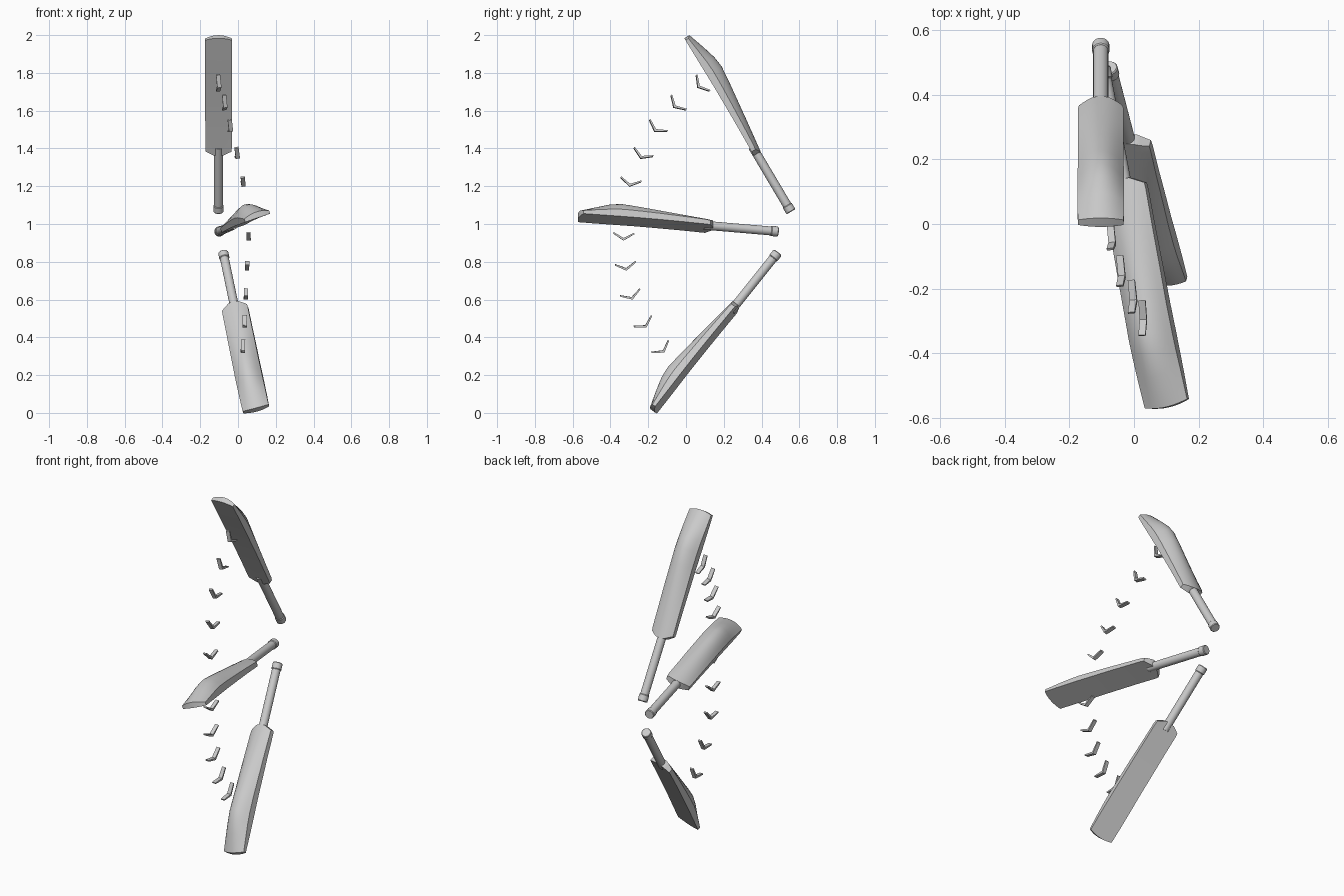
import bpy, bmesh, math
from mathutils import Vector, Matrix

if "Cube" in bpy.data.objects:
    bpy.data.objects.remove(bpy.data.objects["Cube"])


def make_object(name, bm, matrix, smooth=True):
    bmesh.ops.recalc_face_normals(bm, faces=bm.faces)
    me = bpy.data.meshes.new(name)
    bm.to_mesh(me)
    bm.free()
    ob = bpy.data.objects.new(name, me)
    bpy.context.collection.objects.link(ob)
    me.transform(matrix)
    if smooth:
        bpy.ops.object.select_all(action='DESELECT')
        ob.select_set(True)
        bpy.context.view_layer.objects.active = ob
        bpy.ops.object.shade_smooth_by_angle(angle=math.radians(30))
    return ob


def frame(origin, along, width):
    """Local x = width, local y = along, local z = out of the bulged back."""
    y = along.normalized()
    x = (width - y * width.dot(y)).normalized()
    z = y.cross(x)
    m = Matrix((x, y, z)).transposed().to_4x4()
    m.translation = origin
    return m


# Blade stations: distance from handle end, half width, face, edge and spine thickness
STATIONS = [
    (0.355, 0.068, -0.018, 0.024, 0.042),
    (0.40, 0.070, -0.017, 0.026, 0.046),
    (0.52, 0.070, -0.015, 0.030, 0.058),
    (0.64, 0.071, -0.014, 0.034, 0.070),
    (0.76, 0.071, -0.014, 0.038, 0.083),
    (0.85, 0.072, -0.015, 0.040, 0.091),
    (0.91, 0.072, -0.016, 0.037, 0.084),
    (0.98, 0.072, -0.017, 0.029, 0.064),
    (1.078, 0.071, -0.018, 0.018, 0.032),
]
COLS = 10


def blade_mesh():
    bm = bmesh.new()
    rings = []
    for i, (s, half, face, edge, spine) in enumerate(STATIONS):
        us = [2 * j / COLS - 1 for j in range(COLS + 1)]

        def vert(u, n):
            d = s
            if i == 0:                       # sloping shoulders
                d += 0.025 * max(0, abs(u) - 0.35) / 0.65
            if i == len(STATIONS) - 1:       # rounded toe
                d -= 0.012 * u * u
            return bm.verts.new((u * half, d, n))
        front = [vert(u, face) for u in us]
        back = [vert(u, face + edge + (spine - edge) * (1 - u * u)) for u in us]
        rings.append((front, back))
    for (f0, b0), (f1, b1) in zip(rings, rings[1:]):
        loop0, loop1 = f0 + b0[::-1], f1 + b1[::-1]
        n = len(loop0)
        for j in range(n):
            k = (j + 1) % n
            bm.faces.new((loop0[j], loop0[k], loop1[k], loop1[j]))
    for f, b in (rings[0], rings[-1]):       # end caps
        for j in range(COLS):
            bm.faces.new((f[j], f[j + 1], b[j + 1], b[j]))
    return bm


def lathe_mesh(profile, sides=20):
    bm = bmesh.new()
    rings = [[bm.verts.new((r * math.cos(2 * math.pi * k / sides), s,
                            r * math.sin(2 * math.pi * k / sides)))
              for k in range(sides)] for s, r in profile]
    for a, b in zip(rings, rings[1:]):
        for k in range(sides):
            q = (k + 1) % sides
            bm.faces.new((a[k], a[q], b[q], b[k]))
    bm.faces.new(rings[0])
    bm.faces.new(rings[-1])
    return bm


# Three bats: handle end, toe centre, width direction
BATS = [
    ("upper", (-0.103, 0.556, 1.065), (-0.103, 0.008, 1.99), (1, 0, 0)),
    ("middle", (-0.10, 0.487, 0.96), (0.10, -0.563, 1.05), (0.145, 0.03, 0.05)),
    ("lower", (-0.078, 0.485, 0.848), (0.093, -0.172, 0.027), (0.132, -0.01, 0.035)),
]
for tag, end, toe, width in BATS:
    end, toe = Vector(end), Vector(toe)
    m = frame(end, toe - end, Vector(width))
    make_object(tag + "_bat_blade", blade_mesh(), m)
    make_object(tag + "_bat_handle", lathe_mesh([(0.03, 0.0235), (0.40, 0.0235)]), m)
    make_object(tag + "_bat_grip_cap",
                lathe_mesh([(0, 0.024), (0.004, 0.027), (0.036, 0.027), (0.04, 0.024)]), m)

# Chevron markers along the swing path
PATH = [Vector(p) for p in [
    (-0.098, 0.061, 1.722), (-0.066, -0.066, 1.616), (-0.036, -0.167, 1.489),
    (0.0, -0.241, 1.346), (0.03, -0.299, 1.198), (0.057, -0.331, 0.912),
    (0.047, -0.315, 0.753), (0.041, -0.283, 0.60), (0.034, -0.209, 0.452),
    (0.025, -0.114, 0.32)]]
OUTLINE = [(0, 0), (0.056, -0.036), (0.055, -0.044), (0, -0.014),
           (-0.055, -0.044), (-0.056, -0.036)]
for i, p in enumerate(PATH):
    tangent = PATH[min(i + 1, len(PATH) - 1)] - PATH[max(i - 1, 0)]
    m = frame(p, tangent, Vector((1, 0, 0)))
    bm = bmesh.new()
    sides = [[bm.verts.new((w, a, b)) for b, a in OUTLINE] for w in (-0.011, 0.011)]
    n = len(OUTLINE)
    for j in range(n):
        k = (j + 1) % n
        bm.faces.new((sides[0][j], sides[0][k], sides[1][k], sides[1][j]))
    for s in sides:                          # split each side at the chevron tip
        bm.faces.new(s[0:4])
        bm.faces.new([s[0], s[3], s[4], s[5]])
    make_object("swing_chevron_%d" % (i + 1), bm, m, smooth=False)
